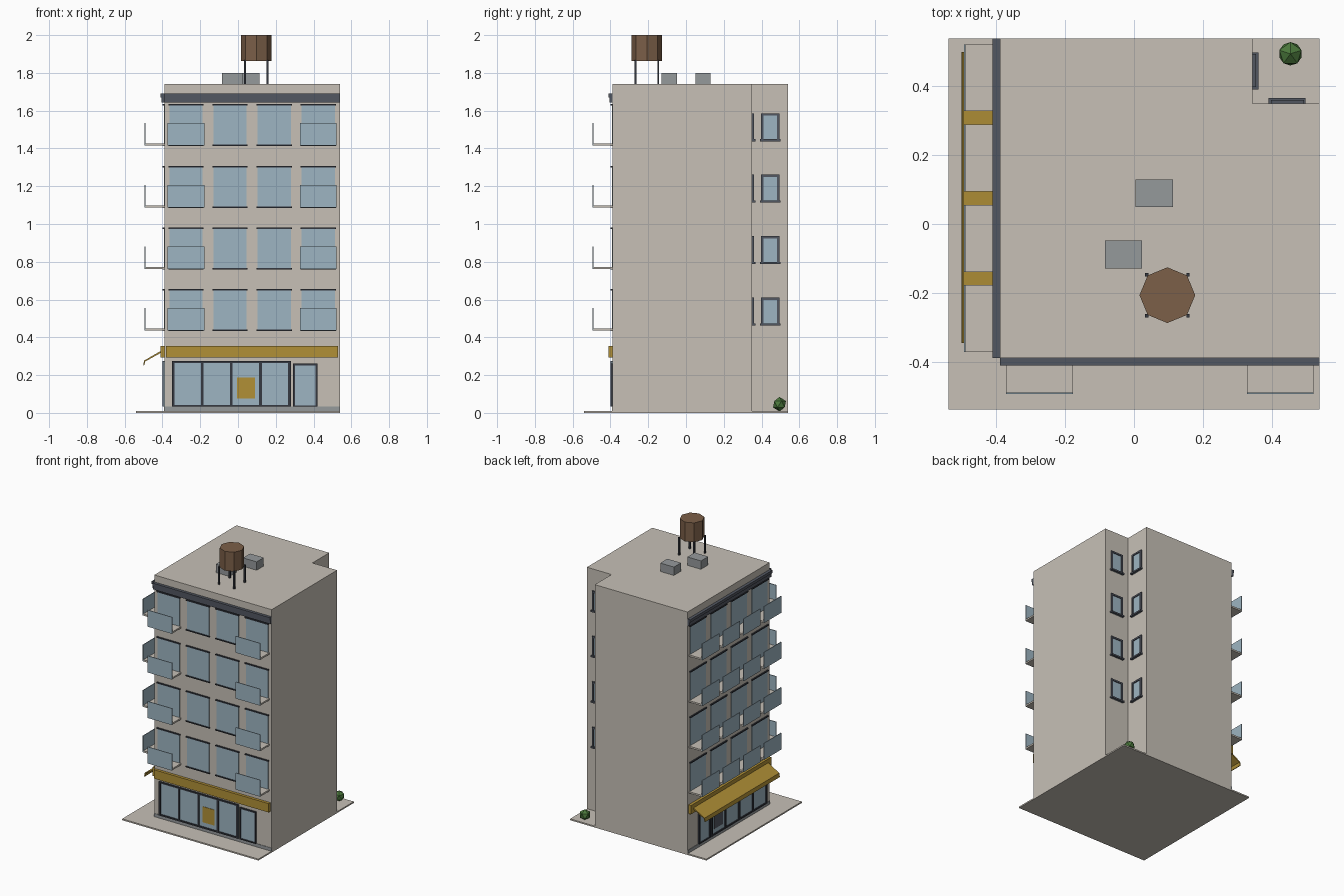
import bpy, bmesh, math
from mathutils import Matrix, Vector

if "Cube" in bpy.data.objects:
    bpy.data.objects.remove(bpy.data.objects["Cube"])


def material(name, r, g, b):
    m = bpy.data.materials.new(name)
    m.diffuse_color = (r, g, b, 1)
    m.use_nodes = True
    m.node_tree.nodes["Principled BSDF"].inputs["Base Color"].default_value = m.diffuse_color
    return m


BEIGE = material("beige_wall", 0.57, 0.53, 0.47)
GLASS = material("blue_glass", 0.34, 0.46, 0.54)
OCHRE = material("ochre", 0.44, 0.28, 0.037)
SLATE = material("slate_trim", 0.085, 0.095, 0.12)
DARK = material("dark_frame", 0.035, 0.04, 0.052)
GREY = material("grey_metal", 0.30, 0.32, 0.33)
BROWN = material("brown_wood", 0.20, 0.115, 0.065)
GREEN = material("leaf_green", 0.07, 0.19, 0.045)


def finish(name, bm, mat):
    bmesh.ops.recalc_face_normals(bm, faces=bm.faces)
    me = bpy.data.meshes.new(name)
    bm.to_mesh(me)
    bm.free()
    me.materials.append(mat)
    ob = bpy.data.objects.new(name, me)
    bpy.context.collection.objects.link(ob)
    return ob


def boxes(name, mat, items):
    """One object from boxes given as (x0, x1, y0, y1, z0, z1)."""
    bm = bmesh.new()
    for x0, x1, y0, y1, z0, z1 in items:
        mid = Vector((x0 + x1, y0 + y1, z0 + z1)) / 2
        size = Matrix.Diagonal((abs(x1 - x0), abs(y1 - y0), abs(z1 - z0), 1))
        bmesh.ops.create_cube(bm, size=1, matrix=Matrix.Translation(mid) @ size)
    return finish(name, bm, mat)


def prism(name, mat, pts, vec):
    """Extrude a closed 3D outline along a vector."""
    bm = bmesh.new()
    face = bm.faces.new([bm.verts.new(p) for p in pts])
    ext = bmesh.ops.extrude_face_region(bm, geom=[face])
    bmesh.ops.translate(bm, vec=vec, verts=[v for v in ext["geom"] if isinstance(v, bmesh.types.BMVert)])
    return finish(name, bm, mat)


W, E = -0.39, 0.54              # street walls and back walls
NX, NY = 0.345, 0.35            # back corner notch
ROOF = 1.74
COLUMNS = [-0.275, -0.042, 0.192, 0.425]
FLOORS = [0.438, 0.764, 1.09, 1.418]

# Ground slab and building body
boxes("pavement", BEIGE, [(-0.54, 0.54, -0.54, 0.54, 0, 0.01)])
outline = [(W, W), (E, W), (E, NY), (NX, NY), (NX, E), (W, E)]
prism("building_body", BEIGE, [(x, y, 0.008) for x, y in outline], (0, 0, ROOF - 0.008))


def on_wall(side, u0, u1, o0, o1, z0, z1):
    """Box on a street wall: u runs along the wall, o outward from it."""
    if side == "front":
        return (u0, u1, W - o1, W - o0, z0, z1)
    return (W - o1, W - o0, u0, u1, z0, z1)


for side in ("front", "left"):
    def add(name, mat, items):
        boxes(side + "_" + name, mat, [on_wall(side, *i) for i in items])

    # Apartment windows with dark lintels and sills
    cells = [(c, z) for c in COLUMNS for z in FLOORS]
    add("windows", GLASS, [(c - 0.088, c + 0.088, -0.01, 0.003, z, z + 0.21) for c, z in cells])
    add("lintels", DARK, [(c - 0.093, c + 0.093, -0.01, 0.009, z + 0.209, z + 0.217) for c, z in cells])
    add("sills", DARK, [(c - 0.093, c + 0.093, -0.01, 0.009, z - 0.004, z + 0.003) for c, z in cells])

    # Balconies: floor plate and glass parapet
    cols = COLUMNS if side == "left" else [COLUMNS[0], COLUMNS[3]]
    cells = [(c, z) for c in cols for z in FLOORS]
    add("balcony_floors", BEIGE, [(c - 0.097, c + 0.097, 0, 0.1, z - 0.003, z + 0.009) for c, z in cells])
    add("balcony_glass", GLASS, [(c - 0.097, c + 0.097, 0.1, 0.105, z - 0.003, z + 0.116) for c, z in cells])

    # Stepped cornice, sign band, plinth
    add("cornice", SLATE, [(W, E, 0, 0.014, 1.642, 1.67), (W, E, 0, 0.021, 1.67, 1.69)])
    add("sign_band", OCHRE, [(-0.38, 0.53, 0, 0.02, 0.292, 0.355)])
    add("plinth", GREY, [(W, E, -0.01, 0.003, 0.01, 0.033)])

    # Shop front: four panes and a door, framed with bars
    add("shop_glass", GLASS, [(-0.35, 0.28, -0.01, 0.004, 0.035, 0.272),
                              (0.292, 0.42, -0.01, 0.004, 0.035, 0.258)])
    bars = [(-0.35, 0.28, 0, 0.011, z, z + 0.01) for z in (0.033, 0.265)]
    bars += [(u - 0.007, u + 0.007, 0, 0.011, 0.033, 0.275)
             for u in [-0.343 + i * 0.154 for i in range(5)]]
    bars += [(u, u + 0.01, 0, 0.011, 0.033, 0.261) for u in (0.291, 0.411)]
    bars += [(0.291, 0.421, 0, 0.011, 0.252, 0.261), (0.291, 0.421, 0, 0.011, 0.033, 0.04)]
    add("shop_frame", DARK, bars)

# Posters behind the shop panes
boxes("front_poster", OCHRE, [on_wall("front", -0.005, 0.09, 0, 0.007, 0.075, 0.187)])
boxes("left_poster", SLATE, [on_wall("left", 0.15, 0.245, 0, 0.007, 0.075, 0.187)])

# Sloping awning with a valance on the left street
awning = [(-0.405, 0.33), (-0.497, 0.277), (-0.502, 0.25), (-0.497, 0.25), (-0.491, 0.272), (-0.405, 0.32)]
prism("awning", OCHRE, [(x, -0.346, z) for x, z in awning], (0, 0.846, 0))


# Notch windows on the two recessed walls
def on_notch(side, u0, u1, o1, z0, z1):
    if side == "side":
        return (NX - 0.005, NX + o1, u0, u1, z0, z1)
    return (u0, u1, NY - 0.005, NY + o1, z0, z1)


for side in ("side", "back"):
    panes, frames = [], []
    for z in (0.462, 0.788, 1.114, 1.438):
        panes.append(on_notch(side, 0.405, 0.485, 0.004, z, z + 0.142))
        frames += [on_notch(side, u, u + 0.012, 0.01, z, z + 0.148) for u in (0.398, 0.482)]
        frames.append(on_notch(side, 0.398, 0.494, 0.01, z + 0.136, z + 0.148))
        frames.append(on_notch(side, 0.391, 0.499, 0.017, z, z + 0.011))
    boxes("notch_" + side + "_panes", GLASS, panes)
    boxes("notch_" + side + "_frames", SLATE, frames)

# Rooftop units
boxes("rooftop_units", GREY, [(0.005, 0.113, 0.05, 0.13, ROOF - 0.005, 1.8),
                              (-0.085, 0.023, -0.13, -0.048, ROOF - 0.005, 1.8)])

# Octagonal water tank on four legs
TX, TY = 0.097, -0.207
ring = [(TX + 0.081 * math.cos(i * math.pi / 4), TY + 0.081 * math.sin(i * math.pi / 4), 1.862) for i in range(8)]
prism("water_tank", BROWN, ring, (0, 0, 0.138))
boxes("tank_legs", DARK, [(TX + sx * 0.06 - 0.005, TX + sx * 0.06 + 0.005,
                           TY + sy * 0.06 - 0.005, TY + sy * 0.06 + 0.005, ROOF - 0.005, 1.868)
                          for sx in (-1, 1) for sy in (-1, 1)])

# Faceted shrub in the notch
bm = bmesh.new()
bmesh.ops.create_icosphere(bm, subdivisions=1, radius=0.038,
                           matrix=Matrix.Translation((0.455, 0.495, 0.046))
                           @ Matrix.Rotation(math.radians(90), 4, "Z"))
finish("shrub", bm, GREEN)
